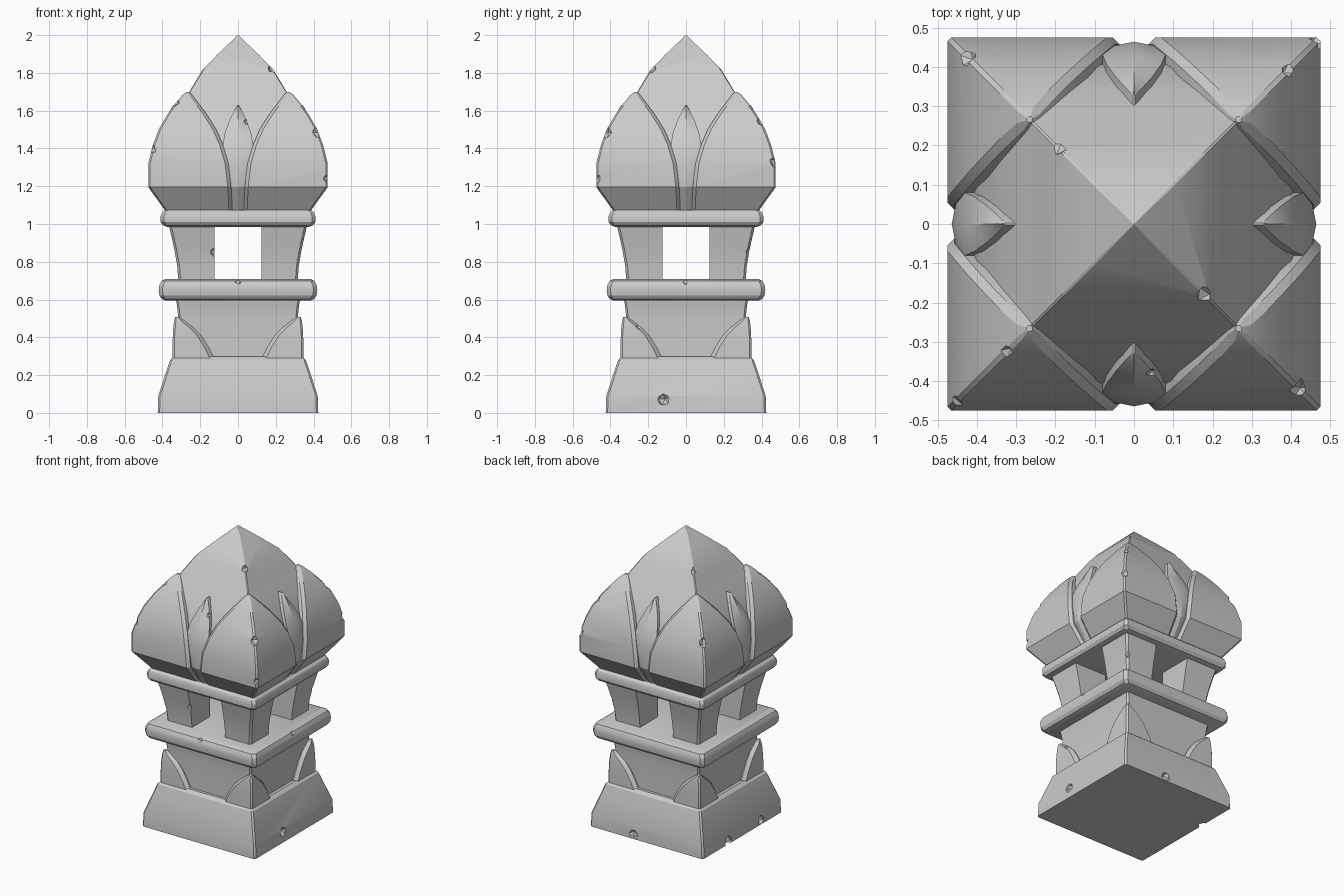
import bpy, bmesh, math
from mathutils import Vector, Matrix

if "Cube" in bpy.data.objects:
    bpy.data.objects.remove(bpy.data.objects["Cube"])


def loft(name, rings, chips=(), turn=0):
    """Solid skinned over stacked rings; chips are (x, y, z, radius) knocks."""
    bm = bmesh.new()
    loops = [[bm.verts.new(p) for p in r] for r in rings]
    n = len(loops[0])
    for a, b in zip(loops, loops[1:]):
        for i in range(n):
            j = (i + 1) % n
            bm.faces.new((a[i], a[j], b[j], b[i]))
    bm.faces.new(loops[0][::-1])
    bm.faces.new(loops[-1])
    bmesh.ops.remove_doubles(bm, verts=bm.verts, dist=0.0002)
    bmesh.ops.recalc_face_normals(bm, faces=bm.faces)
    bm.transform(Matrix.Rotation(turn * math.pi / 2, 4, 'Z'))
    obj = add_object(name, bm)
    if chips:
        cut = bmesh.new()
        for x, y, z, r in chips:
            m = Matrix.Translation((x, y, z)) @ Matrix.Rotation(x * 9 + z * 5, 4, Vector((1, 2, 3)))
            bmesh.ops.create_icosphere(cut, subdivisions=1, radius=r, matrix=m)
        cutter = add_object("chip_cutter", cut)
        cutter.hide_render = True
        mod = obj.modifiers.new("chips", 'BOOLEAN')
        mod.operation, mod.solver, mod.object = 'DIFFERENCE', 'EXACT', cutter
        dg = bpy.context.evaluated_depsgraph_get()
        mesh = bpy.data.meshes.new_from_object(obj.evaluated_get(dg))
        obj.modifiers.clear()
        obj.data = mesh
        bpy.data.objects.remove(cutter)
    for p in obj.data.polygons:
        p.use_smooth = True
    obj.data.set_sharp_from_angle(angle=math.radians(25))
    return obj


def add_object(name, bm):
    mesh = bpy.data.meshes.new(name)
    bm.to_mesh(mesh)
    bm.free()
    obj = bpy.data.objects.new(name, mesh)
    bpy.context.collection.objects.link(obj)
    return obj


def square(z, h, c=0.01):
    """Square ring of half width h with small cut corners."""
    k = h - min(c, h * 0.3)
    return [(h, -k, z), (h, k, z), (k, h, z), (-k, h, z),
            (-h, k, z), (-h, -k, z), (-k, -h, z), (k, -h, z)]


def corner_leaf(z, h, a, d, bev):
    """L-shaped ring wrapped round the +x +y corner."""
    c = min(bev, (h - a) * 0.3)
    e = min(0.01, (h - a) * 0.2)
    half = [(h - e, h), (a + c, h), (a, h - c), (a, d)]
    pts = half + [(d, d)] + [(y, x) for x, y in reversed(half)]
    return [(x, y, z) for x, y in pts]


def stack(name, prof, chips=(), c=0.01):
    return loft(name, [square(z, h, c) for z, h in prof], chips)


# Flared plinth
stack("plinth", [(0, .425), (.09, .422), (.28, .36), (.298, .338)],
      [(.43, -.12, .07, .035), (-.43, .15, .02, .04), (-.43, -.2, .03, .035),
       (.1, .44, .03, .04)])

# Lower block, with a leaf wrapped round each corner
stack("lower_block", [(.28, .318), (.5, .316), (.56, .322), (.62, .332)])
LEAF = [(.285, .347, .125, .30), (.35, .347, .157, .30), (.41, .345, .195, .30),
        (.455, .342, .24, .30), (.485, .339, .28, .30), (.507, .332, .309, .312)]
for k in range(4):
    chips = [(.345, -.24, .465, .03)] if k == 3 else ()
    loft("lower_corner_leaf", [corner_leaf(*r, .022) for r in LEAF], chips=(), turn=k) \
        if not chips else loft("lower_corner_leaf",
                               [corner_leaf(*r, .022) for r in LEAF], chips, k)

# Rounded square mouldings below and above the windows
stack("lower_moulding", [(.595, .385), (.603, .403), (.622, .416), (.65, .42), (.675, .417),
                         (.698, .405), (.71, .38)],
      [(0, -.42, .70, .025), (.42, 0, .70, .025), (.42, .42, .70, .03)], .02)
stack("upper_moulding", [(.985, .375), (.992, .396), (1.01, .409), (1.04, .41),
                         (1.06, .402), (1.075, .385)], (), .018)

# Four flared window pillars
PILLAR = [(.69, .315), (.78, .322), (.86, .336), (.93, .351), (1.0, .368)]
PILLAR_CHIPS = {0: [(.345, .345, .85, .035)], 1: [], 2: [(-.125, -.34, .85, .025)],
                3: [(.35, -.35, .86, .025)]}
for k in range(4):
    rings = [[(.125, .125, z), (h, .125, z), (h, h - .012, z), (h - .012, h, z), (.125, h, z)]
             for z, h in PILLAR]
    loft("window_pillar", rings, PILLAR_CHIPS[k], k)

# Pointed inner dome
stack("roof_dome", [(1.07, .34), (1.2, .42), (1.32, .43), (1.45, .40), (1.58, .335), (1.68, .27),
                    (1.75, .228), (1.82, .185), (1.9, .106), (2.0, .0005)],
      [(-.2, .2, 1.815, .03), (.185, -.185, 1.83, .032)], .005)

# Large petals wrapped round the roof corners
PETAL = [(1.07, .385, .03, .30), (1.195, .475, .036, .36), (1.32, .475, .05, .39),
         (1.42, .45, .08, .37), (1.5, .42, .115, .34), (1.58, .374, .165, .31),
         (1.64, .33, .21, .27), (1.68, .297, .24, .255), (1.7, .273, .258, .261)]
PETAL_CHIPS = {0: [(.40, .40, 1.55, .03), (.48, .48, 1.33, .04)],
               1: [(-.435, .435, 1.48, .04)],
               2: [(-.33, -.33, 1.65, .025), (-.465, -.465, 1.40, .035)],
               3: [(.43, -.43, 1.49, .04), (.48, -.48, 1.24, .03)]}
for k in range(4):
    loft("roof_corner_petal", [corner_leaf(*r, .018) for r in PETAL], PETAL_CHIPS[k], k)

# Slim petals between them, one on each face
MID = [(1.07, .375, .05), (1.195, .455, .06), (1.32, .464, .072), (1.42, .445, .08),
       (1.48, .422, .07), (1.55, .388, .045), (1.6, .36, .02), (1.63, .343, .002)]
for k in range(4):
    rings = [[(-w, -y + .015, z), (0, -y, z), (w, -y + .015, z),
              (w, -y + .075, z), (-w, -y + .075, z)] for z, y, w in MID]
    chips = [(.05, -.385, 1.545, .022)] if k == 0 else ()
    loft("roof_middle_petal", rings, chips, k)
